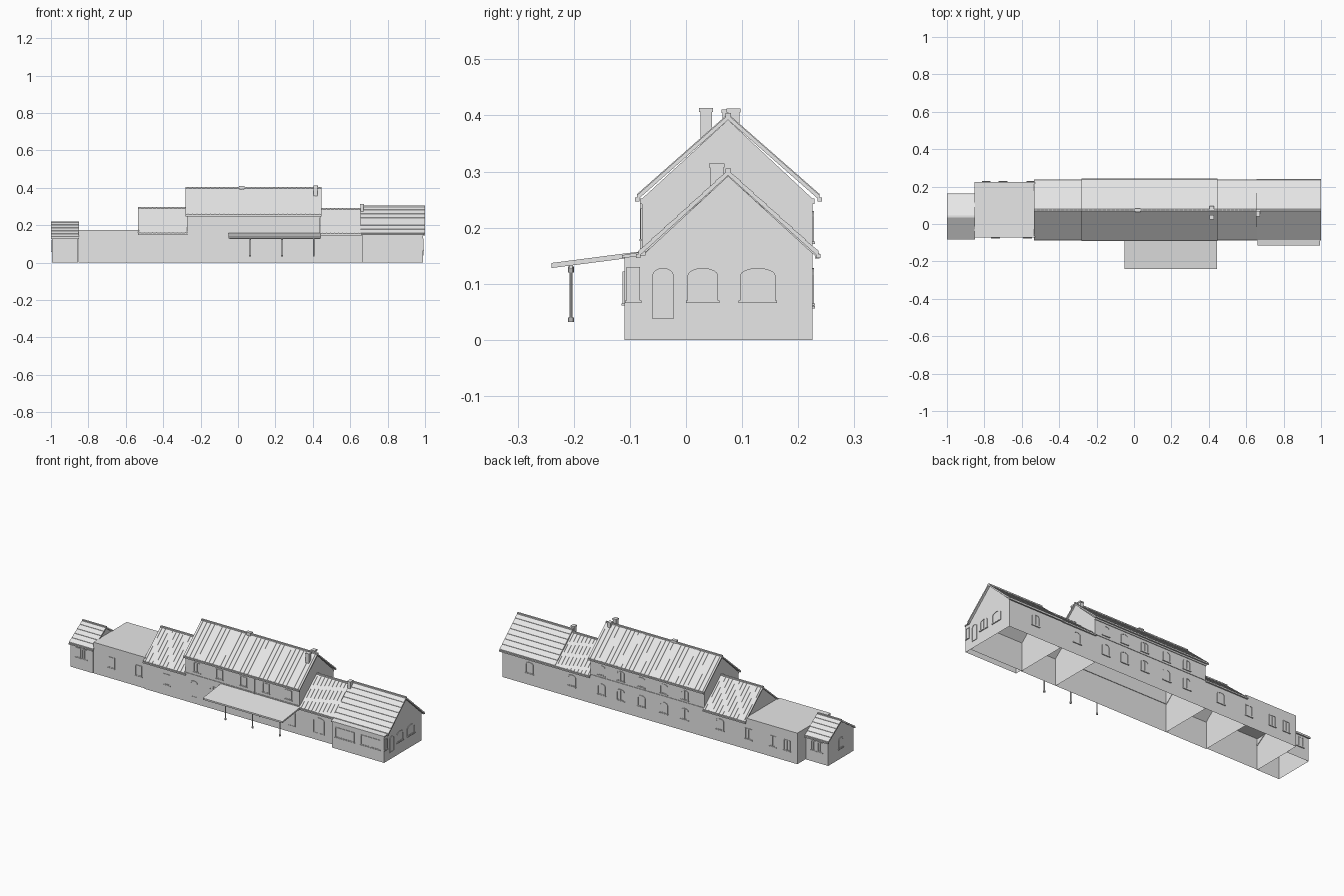
import bpy, bmesh, math
from mathutils import Vector

if "Cube" in bpy.data.objects:
    bpy.data.objects.remove(bpy.data.objects["Cube"])

grey = bpy.data.materials.new("pale_grey")
grey.diffuse_color = (0.8, 0.8, 0.8, 1)
grey.use_nodes = True
grey.node_tree.nodes["Principled BSDF"].inputs["Base Color"].default_value = grey.diffuse_color


def finish(name, bm):
    me = bpy.data.meshes.new(name)
    bm.to_mesh(me)
    bm.free()
    me.materials.append(grey)
    ob = bpy.data.objects.new(name, me)
    bpy.context.collection.objects.link(ob)
    return ob


def add_prism(bm, pts, x0, x1):
    """Extrude a (y, z) outline along x."""
    a = [bm.verts.new((x0, y, z)) for y, z in pts]
    b = [bm.verts.new((x1, y, z)) for y, z in pts]
    n = len(pts)
    faces = [bm.faces.new(a), bm.faces.new(b[::-1])]
    for i in range(n):
        j = (i + 1) % n
        faces.append(bm.faces.new((a[j], a[i], b[i], b[j])))
    bmesh.ops.recalc_face_normals(bm, faces=faces)


def add_box(bm, x0, x1, y0, y1, z0, z1):
    add_prism(bm, [(y0, z0), (y1, z0), (y1, z1), (y0, z1)], x0, x1)


def walls(name, pts, x0, x1, open_top=False):
    """Wall shell without a floor, optionally open under its roof."""
    bm = bmesh.new()
    add_prism(bm, pts, x0, x1)
    bm.normal_update()
    drop = [f for f in bm.faces if f.normal.z < -0.9 or (open_top and f.normal.z > 0.3)]
    bmesh.ops.delete(bm, geom=drop, context='FACES')
    finish(name, bm)


def gable_roof(name, x0, x1, front, back, ridge, eave_z, ridge_z, ribs=0, courses=1):
    """Thin pitched roof with standing ribs or stepped tile courses."""
    bm = bmesh.new()
    t = 0.009

    def slope(y_eave):
        out = []
        for i in range(courses):
            for k, lift in ((i, 0.002 if courses > 1 else 0), (i + 1, 0)):
                f = k / courses
                out.append((y_eave + (ridge - y_eave) * f,
                            eave_z + (ridge_z - eave_z) * f + lift))
        return out

    left, right = slope(front), slope(back)
    pts = [(front, eave_z - t)] + left + right[::-1][1:] + [(back, eave_z - t), (ridge, ridge_z - t)]
    add_prism(bm, pts, x0, x1)
    for i in range(ribs):
        x = x0 + (i + 0.5) * (x1 - x0) / ribs
        add_prism(bm, [(front, eave_z - 0.001), (front, eave_z + 0.002), (ridge, ridge_z + 0.002),
                       (back, eave_z + 0.002), (back, eave_z - 0.001), (ridge, ridge_z - 0.001)],
                  x - 0.002, x + 0.002)
    add_box(bm, x0, x1, ridge - 0.005, ridge + 0.005, ridge_z - 0.004, ridge_z + 0.003)
    # gutters along both eaves
    for y in (front, back):
        add_box(bm, x0, x1, y - 0.004, y + 0.004, eave_z - 0.011, eave_z - 0.004)
    finish(name, bm)


def opening(name, side, u, base, z0, z1, w, arch=0.0, sill=True):
    """Framed window or door with a recessed pane."""
    def place(a, d, z):
        return {'front': (a, base - d, z), 'back': (a, base + d, z),
                'right': (base + d, a, z), 'left': (base - d, a, z)}[side]

    def outline(m):
        h = w / 2 - m
        pts = [(u - h, z0 + m), (u + h, z0 + m)]
        if arch:
            for i in range(9):
                c = math.pi * i / 8
                pts.append((u + h * math.cos(c), z1 - arch - m + arch * math.sin(c)))
        else:
            pts += [(u + h, z1 - m), (u - h, z1 - m)]
        return pts

    bm = bmesh.new()
    rings = [[bm.verts.new(place(a, d, z)) for a, z in outline(m)]
             for m, d in ((0, 0), (0, 0.003), (0.004, 0.003), (0.004, 0.0008))]
    for r, s in zip(rings, rings[1:]):
        for i in range(len(r)):
            j = (i + 1) % len(r)
            bm.faces.new((r[i], r[j], s[j], s[i]))
    bm.faces.new(rings[-1])
    bmesh.ops.recalc_face_normals(bm, faces=bm.faces[:])
    # glazing bar and sill
    bars = [(u - 0.001, u + 0.001, z0, z1 - 0.002, 0.002)]
    if sill:
        bars.append((u - w / 2 - 0.003, u + w / 2 + 0.003, z0 - 0.004, z0, 0.005))
    for a0, a1, b0, b1, d in bars:
        p, q = Vector(place(a0, 0, b0)), Vector(place(a1, d, b1))
        add_box(bm, min(p.x, q.x), max(p.x, q.x), min(p.y, q.y), max(p.y, q.y), b0, b1)
    finish(name, bm)


def house(y0, y1, ridge, eave, top):
    return [(y0, 0), (y1, 0), (y1, eave), (ridge, top), (y0, eave)]


F, B = -0.078, 0.225     # shared front and back wall planes
R = 0.075                # shared ridge line

# Wall shells from left to right
walls("annex_walls", house(-0.075, 0.152, 0.04, 0.132, 0.211), -0.995, -0.855, True)
walls("flat_wing_walls", [(-0.073, 0), (B, 0), (B, 0.175), (-0.073, 0.175)], -0.853, -0.53)
walls("left_wing_walls", house(F, B, R, 0.152, 0.285), -0.53, -0.272, True)
walls("main_walls", house(F, B, R, 0.252, 0.392), -0.272, 0.438, True)
walls("right_wing_walls", house(F, B, R, 0.152, 0.28), 0.438, 0.66, True)
walls("end_house_walls", house(-0.073, B, R, 0.155, 0.292), 0.66, 0.99, True)
walls("front_bay_walls", [(-0.11, 0), (-0.07, 0), (-0.07, 0.15), (-0.11, 0.15)], 0.665, 0.99)

# Roofs
gable_roof("annex_roof", -1.0, -0.85, -0.08, 0.158, 0.04, 0.138, 0.218, courses=5)
gable_roof("left_wing_roof", -0.535, -0.27, -0.083, 0.234, R, 0.158, 0.294, ribs=12)
gable_roof("main_roof", -0.28, 0.446, -0.087, 0.238, R, 0.258, 0.401, ribs=30)
gable_roof("right_wing_roof", 0.44, 0.657, -0.083, 0.234, R, 0.156, 0.288, ribs=10)
gable_roof("end_house_roof", 0.654, 1.0, -0.085, 0.236, R, 0.157, 0.302, courses=7)

bm = bmesh.new()
add_prism(bm, [(-0.114, 0.146), (-0.114, 0.151), (-0.072, 0.158), (-0.072, 0.15)], 0.66, 0.994)
finish("front_bay_roof", bm)

# Cornice and string course on the main block
bm = bmesh.new()
for y in (F, B):
    add_box(bm, -0.272, 0.438, y - 0.003, y + 0.003, 0.158, 0.163)
    add_box(bm, -0.274, 0.44, y - 0.004, y + 0.004, 0.242, 0.252)
finish("main_string_courses", bm)

# Platform canopy with posts
bm = bmesh.new()
add_prism(bm, [(-0.24, 0.128), (-0.24, 0.137), (-0.078, 0.158), (-0.078, 0.149)], -0.052, 0.445)
add_box(bm, -0.045, 0.438, -0.208, -0.202, 0.126, 0.134)
finish("canopy", bm)
for x in (0.065, 0.235, 0.405):
    bm = bmesh.new()
    for r, z0, z1 in ((0.0055, 0.032, 0.04), (0.003, 0.04, 0.12), (0.005, 0.12, 0.131)):
        made = bmesh.ops.create_cone(bm, cap_ends=True, segments=10, radius1=r, radius2=r, depth=z1 - z0)
        bmesh.ops.translate(bm, verts=made['verts'], vec=(x, -0.205, (z0 + z1) / 2))
    finish("canopy_post", bm)

# Chimneys with a projecting cap
for x, y, w, d, z0, z1 in ((0.02, 0.073, 0.026, 0.016, 0.38, 0.411),
                           (0.415, 0.036, 0.02, 0.021, 0.34, 0.413),
                           (0.415, 0.085, 0.02, 0.021, 0.36, 0.412),
                           (0.663, 0.055, 0.018, 0.024, 0.24, 0.314)):
    bm = bmesh.new()
    add_box(bm, x - w / 2, x + w / 2, y - d / 2, y + d / 2, z0, z1 - 0.007)
    w, d = w + 0.004, d + 0.004
    add_box(bm, x - w / 2, x + w / 2, y - d / 2, y + d / 2, z1 - 0.007, z1)
    finish("chimney", bm)

# Rainwater pipe
bm = bmesh.new()
add_box(bm, 0.158, 0.162, F - 0.004, F, 0.15, 0.25)
finish("drain_pipe", bm)

# Front openings
for x in (-0.945, -0.905):
    opening("annex_window", 'front', x, -0.075, 0.065, 0.12, 0.03)
    opening("annex_back_window", 'back', x, 0.152, 0.065, 0.12, 0.03)
for x in (-0.74, -0.57):
    opening("flat_wing_window", 'front', x, -0.073, 0.06, 0.12, 0.042)
opening("left_wing_window", 'front', -0.39, F, 0.06, 0.12, 0.042)
for x in (-0.22, -0.1, 0.03, 0.17, 0.29, 0.39):
    opening("main_door", 'front', x, F, 0.035, 0.128, 0.045, 0.015, sill=False)
for x in (-0.2, -0.06, 0.09, 0.23, 0.37):
    opening("main_upper_window", 'front', x, F, 0.18, 0.234, 0.042)
opening("right_wing_door", 'front', 0.56, F, 0.037, 0.128, 0.07, 0.015, sill=False)
for x in (0.745, 0.905):
    opening("bay_window", 'front', x, -0.11, 0.065, 0.122, 0.12)

# Back openings
for x in (-0.79, -0.7, -0.55):
    opening("flat_wing_back_window", 'back', x, B, 0.06, 0.12, 0.042)
for x in (-0.37, 0.555, 0.82):
    opening("wing_back_window", 'back', x, B, 0.065, 0.128, 0.048, 0.012)
for x in (-0.15, -0.02, 0.12, 0.25, 0.37):
    opening("main_back_window", 'back', x, B, 0.065, 0.128, 0.048, 0.014)
    opening("main_back_upper_window", 'back', x, B, 0.175, 0.23, 0.045, 0.01)

# End openings
opening("gable_door", 'right', -0.041, 0.99, 0.037, 0.128, 0.038, 0.013, sill=False)
opening("gable_window", 'right', 0.03, 0.99, 0.07, 0.128, 0.054, 0.013)
opening("gable_window", 'right', 0.128, 0.99, 0.07, 0.128, 0.063, 0.013)
opening("bay_side_window", 'right', -0.094, 0.99, 0.07, 0.13, 0.024)
opening("annex_end_window", 'left', 0.04, -0.995, 0.06, 0.12, 0.042, 0.01)
